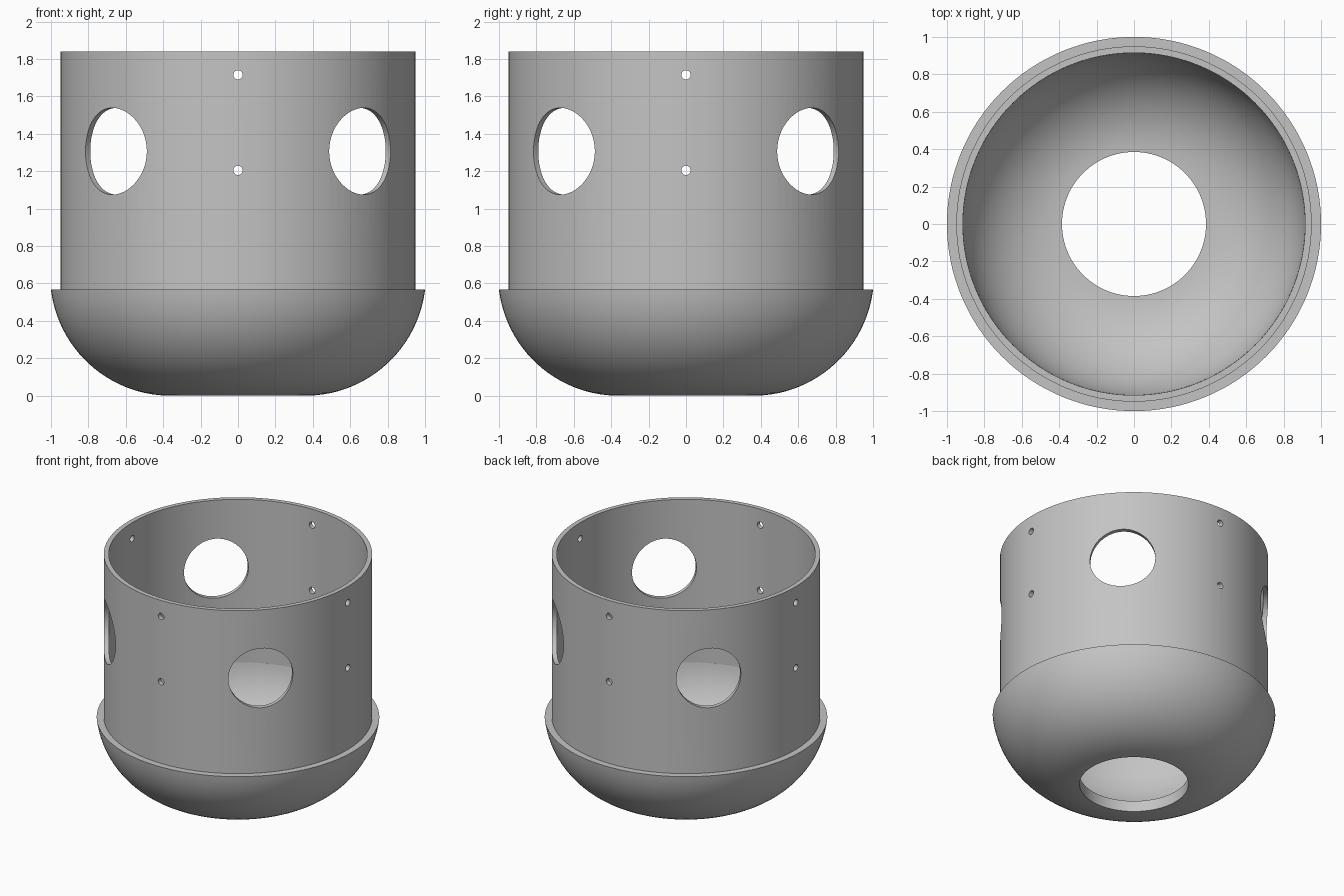
import bpy, bmesh
from math import pi, sin, cos, asin, acos
from mathutils import Matrix, Vector

cube = bpy.data.objects.get("Cube")
if cube:
    bpy.data.objects.remove(cube, do_unlink=True)

SEAM, TOP = 0.567, 1.84          # bowl rim height, tube top
TUBE_OUT, TUBE_IN = 0.95, 0.915  # tube radii
DRAIN = 0.385                    # floor opening radius
ARC_X, ARC_Z = 0.36, 0.645       # centre of the bowl's curved section

grey = bpy.data.materials.new("plain grey")
grey.use_nodes = True
colour = (0.55, 0.55, 0.55, 1)
grey.diffuse_color = colour
grey.node_tree.nodes["Principled BSDF"].inputs["Base Color"].default_value = colour


def add_object(name, bm):
    mesh = bpy.data.meshes.new(name)
    bmesh.ops.recalc_face_normals(bm, faces=bm.faces)
    bm.to_mesh(mesh)
    bm.free()
    mesh.materials.append(grey)
    obj = bpy.data.objects.new(name, mesh)
    bpy.context.collection.objects.link(obj)
    return obj


def lathe(name, profile, steps=128):
    """Revolve a closed (radius, height) profile around z."""
    bm = bmesh.new()
    verts = [bm.verts.new((r, 0, z)) for r, z in profile]
    edges = [bm.edges.new((v, verts[i - 1])) for i, v in enumerate(verts)]
    bmesh.ops.spin(bm, geom=verts + edges, cent=(0, 0, 0), axis=(0, 0, 1),
                   angle=2 * pi, steps=steps, use_merge=True)
    bmesh.ops.remove_doubles(bm, verts=bm.verts, dist=0.0001)
    return add_object(name, bm)


def arc(radius, steps=24):
    """Bowl section from the floor opening up to the rim."""
    start = -acos((DRAIN - ARC_X) / radius)
    end = -asin((ARC_Z - SEAM) / radius)
    angles = [start + (end - start) * i / steps for i in range(steps + 1)]
    return [(ARC_X + radius * cos(a), ARC_Z + radius * sin(a)) for a in angles]


def smooth(obj):
    bpy.ops.object.select_all(action='DESELECT')
    obj.select_set(True)
    bpy.context.view_layer.objects.active = obj
    bpy.ops.object.shade_smooth_by_angle(angle=pi / 6)


# Rounded bowl with an open floor
bowl = lathe("bowl", arc(0.645) + arc(0.56)[::-1])
smooth(bowl)

# Straight tube wall
tube = lathe("tube_wall", [(TUBE_OUT, SEAM), (TUBE_OUT, TOP),
                           (TUBE_IN, TOP), (TUBE_IN, SEAM)])

# Radial cutters: four large ports on the diagonals, pairs of screw holes between
bm = bmesh.new()


def cutter(angle, radius, height, segments):
    turn = Matrix.Rotation(angle, 4, 'Z')
    place = Matrix.Translation(Vector((0.95, 0, height)))
    bmesh.ops.create_cone(bm, cap_ends=True, segments=segments, depth=0.4,
                          radius1=radius, radius2=radius,
                          matrix=turn @ place @ Matrix.Rotation(pi / 2, 4, 'Y'))


for quarter in range(4):
    side = quarter * pi / 2
    cutter(side + pi / 4, 0.232, 1.307, 64)
    for height in (1.205, 1.715):
        cutter(side, 0.025, height, 20)
holes = add_object("hole_cutters", bm)
holes.hide_render = True

cut = tube.modifiers.new("holes", 'BOOLEAN')
cut.operation = 'DIFFERENCE'
cut.solver = 'EXACT'
cut.object = holes
bpy.context.view_layer.objects.active = tube
bpy.ops.object.modifier_apply(modifier=cut.name)
bpy.data.objects.remove(holes, do_unlink=True)
smooth(tube)
